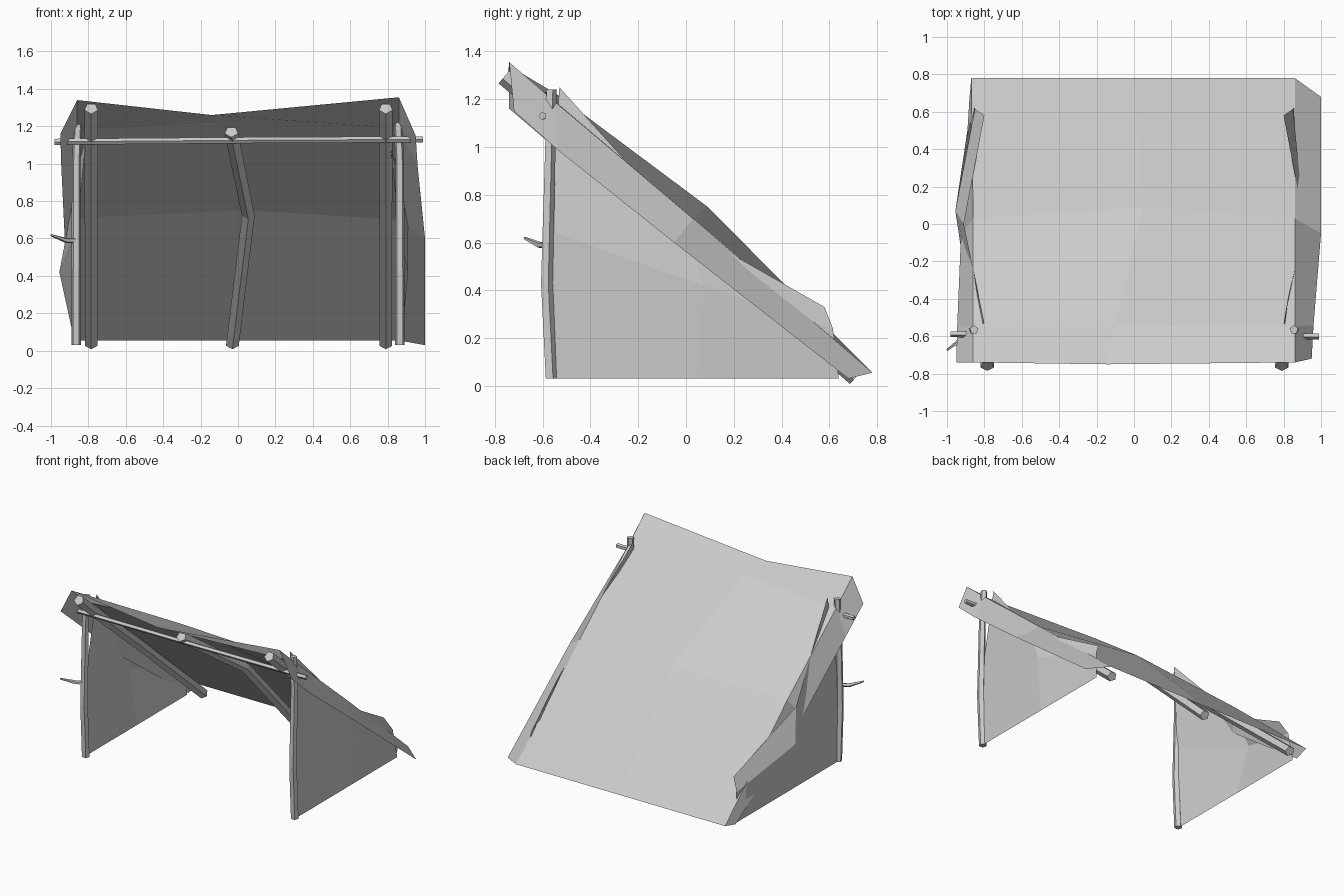
import bpy, math
from mathutils import Vector

cube = bpy.data.objects.get("Cube")
if cube:
    bpy.data.objects.remove(cube, do_unlink=True)

GREY = (0.6, 0.6, 0.6, 1)
mat = bpy.data.materials.new("plain grey")
mat.use_nodes = True
mat.diffuse_color = GREY
mat.node_tree.nodes["Principled BSDF"].inputs["Base Color"].default_value = GREY


def add_mesh(name, verts, faces):
    mesh = bpy.data.meshes.new(name)
    mesh.from_pydata(verts, [], faces)
    mesh.materials.append(mat)
    ob = bpy.data.objects.new(name, mesh)
    bpy.context.collection.objects.link(ob)
    return ob


def sheet(name, rows):
    """Single-layer cloth stretched over rows of points."""
    n = len(rows[0])
    faces = [(r * n + c, r * n + c + 1, (r + 1) * n + c + 1, (r + 1) * n + c)
             for r in range(len(rows) - 1) for c in range(n - 1)]
    return add_mesh(name, [p for row in rows for p in row], faces)


def stick(name, path, radii, sides=5):
    """Faceted branch lofted along a path, capped at both ends."""
    pts = [Vector(p) for p in path]
    axis = (pts[-1] - pts[0]).normalized()
    ref = Vector((1, 0, 0)) if abs(axis.x) < 0.7 else Vector((0, 0, 1))
    u = (ref - axis * ref.dot(axis)).normalized()
    v = axis.cross(u)
    verts = []
    for p, r in zip(pts, radii):
        for i in range(sides):
            a = math.tau * i / sides + math.pi / 2
            verts.append(p + r * (math.cos(a) * u + math.sin(a) * v))
    faces = [(k * sides + i, k * sides + (i + 1) % sides,
              (k + 1) * sides + (i + 1) % sides, (k + 1) * sides + i)
             for k in range(len(pts) - 1) for i in range(sides)]
    last = (len(pts) - 1) * sides
    faces += [tuple(reversed(range(sides))), tuple(range(last, last + sides))]
    return add_mesh(name, verts, faces)


# Sloping roof cloth, sagging at the front and lifted by the middle rafter
left_edge = [(0.86, -0.74, 1.355), (0.86, -0.55, 1.19), (0.86, 0.03, 0.70), (0.86, 0.78, 0.055)]
right_edge = [(-0.86, -0.74, 1.34), (-0.86, -0.55, 1.18), (-0.86, 0.03, 0.71), (-0.87, 0.78, 0.055)]
middle = [(-0.14, -0.75, 1.26), (-0.1, -0.54, 1.22), (0.05, 0.09, 0.75), (0, 0.78, 0.055)]
sheet("roof_cloth", [right_edge, middle, left_edge])

# Side flaps hanging from the roof edges
sheet("left_flap", [left_edge, [(0.95, -0.72, 1.15), (0.96, -0.54, 0.99),
                                (1.0, -0.05, 0.60), (1.0, 0.68, 0.03)]])
sheet("right_flap", [right_edge, [(-0.95, -0.74, 1.16), (-0.945, -0.54, 0.99),
                                  (-0.925, -0.06, 0.57), (-0.88, 0.67, 0.03)]])

# Triangular side walls, tops poking just through the roof
for name, s, bulge in (("left_wall", 1, 0.91), ("right_wall", -1, 0.955)):
    sheet(name, [
        [(s * 0.80, -0.53, 1.25), (s * 0.91, 0.0, 0.66), (s * 0.80, 0.58, 0.33)],
        [(s * 0.86, -0.57, 0.65), (s * bulge, 0.07, 0.42), (s * 0.85, 0.615, 0.24)],
        [(s * 0.87, -0.57, 0.03), (s * 0.87, 0.05, 0.03), (s * 0.87, 0.64, 0.03)]])

# Upright front poles
for name, s in (("left_pole", 1), ("right_pole", -1)):
    stick(name, [(s * 0.865, -0.565, 0.03), (s * 0.865, -0.585, 0.43),
                 (s * 0.865, -0.57, 1.0), (s * 0.855, -0.565, 1.24)],
          [0.027, 0.027, 0.024, 0.024])

# Rafters under the roof
for name, x in (("left_rafter", 0.79), ("right_rafter", -0.785)):
    stick(name, [(x, -0.76, 1.295), (x, 0.0, 0.65), (x, 0.71, 0.035)], [0.038, 0.036, 0.036])
stick("middle_rafter", [(-0.035, -0.62, 1.17), (0.055, 0.0, 0.73), (-0.03, 0.71, 0.035)],
      [0.038, 0.036, 0.036])

# Crossbar and small side twig
stick("crossbar", [(-0.98, -0.588, 1.117), (0, -0.6, 1.125), (0.99, -0.6, 1.13)],
      [0.017, 0.017, 0.017])
stick("twig", [(-0.86, -0.585, 0.59), (-0.92, -0.615, 0.59), (-1.0, -0.675, 0.618)],
      [0.014, 0.014, 0.006])
